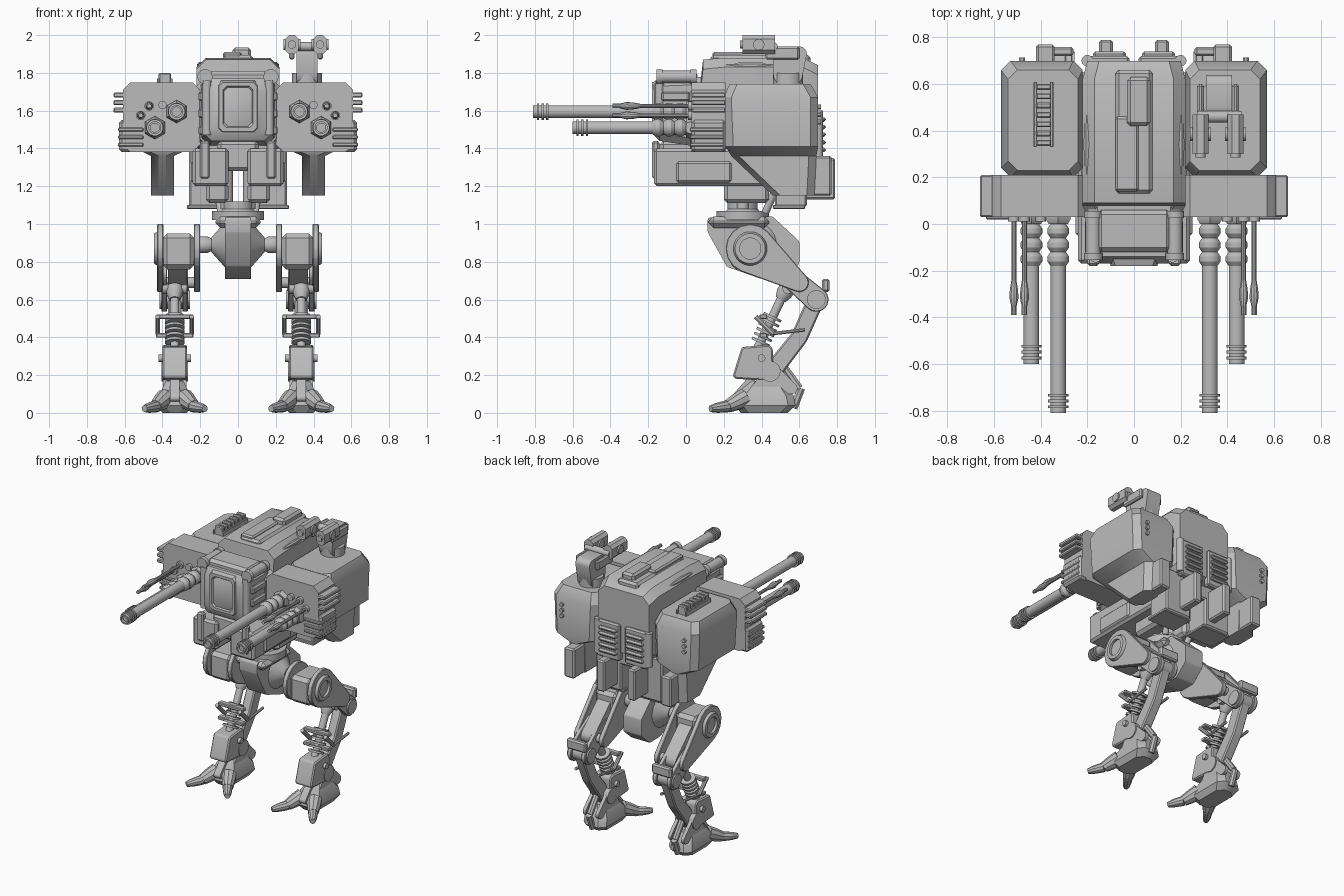
import bpy, bmesh, math
from mathutils import Vector

cube = bpy.data.objects.get("Cube")
if cube:
    bpy.data.objects.remove(cube, do_unlink=True)

steel = bpy.data.materials.new("steel grey")
steel.use_nodes = True
steel.diffuse_color = (0.5, 0.5, 0.5, 1)
steel.node_tree.nodes["Principled BSDF"].inputs["Base Color"].default_value = steel.diffuse_color


# Bevel, shade and link a part, mirrored across x when wanted
def finish(name, bm, mirror, bevel=0):
    bmesh.ops.recalc_face_normals(bm, faces=bm.faces)
    if bevel:
        bmesh.ops.bevel(bm, geom=list(bm.edges), offset=bevel, segments=1, affect='EDGES')
    for face in bm.faces:
        face.smooth = True
    for edge in bm.edges:
        edge.smooth = edge.calc_face_angle(0) < math.radians(32)
    mesh = bpy.data.meshes.new(name)
    bm.to_mesh(mesh)
    bm.free()
    mesh.materials.append(steel)
    part = bpy.data.objects.new(name, mesh)
    bpy.context.collection.objects.link(part)
    if mirror:
        part.modifiers.new("Mirror", 'MIRROR')


# Join rings of points into a closed surface
def skin(name, rings, mirror, bevel=0):
    bm = bmesh.new()
    loops = [[bm.verts.new(point) for point in ring] for ring in rings]
    for low, high in zip(loops, loops[1:]):
        for i in range(len(low)):
            bm.faces.new((low[i - 1], low[i], high[i], high[i - 1]))
    bm.faces.new(loops[0])
    bm.faces.new(loops[-1])
    finish(name, bm, mirror, bevel)


def box(name, x, y, z, bevel=.01, mirror=True):
    rings = [[(x[0], y[0], h), (x[1], y[0], h), (x[1], y[1], h), (x[0], y[1], h)] for h in z]
    skin(name, rings, mirror, bevel)


# Chamfered rectangles joined along y or z
def loft(name, axis, sections, cut=.02, mirror=True):
    rings = []
    for along, (a, b), (c, d) in sections:
        shape = [(a + cut, c), (b - cut, c), (b, c + cut), (b, d - cut),
                 (b - cut, d), (a + cut, d), (a, d - cut), (a, c + cut)]
        rings.append([(u, along, v) if axis == 'Y' else (u, v, along) for u, v in shape])
    skin(name, rings, mirror)


def span(value):
    return value if isinstance(value, tuple) else (value, value)


# Round part with evenly spaced radii between two ends, optionally bored at the far end
def turned(name, x, y, z, radii, sides=16, mirror=True, bore=False):
    start, end = (Vector(p) for p in zip(span(x), span(y), span(z)))
    turn = (end - start).to_track_quat('Z', 'Y')
    steps = [(i / (len(radii) - 1), r) for i, r in enumerate(radii)]
    if bore:
        steps += [(1, radii[-1] * .7), (.5, radii[-1] * .7)]
    angles = [math.tau * (i + .5) / sides for i in range(sides)]
    rings = [[start.lerp(end, f) + turn @ Vector((r * math.cos(a), r * math.sin(a), 0)) for a in angles]
             for f, r in steps]
    skin(name, rings, mirror)


def rod(name, x, y, z, radius, sides=16, mirror=True):
    turned(name, x, y, z, (radius, radius), sides, mirror)


# Flat plate stretched around circles given as (y, z, radius)
def plate(name, x, circles, bevel=0, mirror=True):
    bm = bmesh.new()
    for side in x:
        for y, z, r in circles:
            for angle in (math.tau * i / 16 for i in range(16)):
                bm.verts.new((side, y + r * math.cos(angle), z + r * math.sin(angle)))
    bmesh.ops.convex_hull(bm, input=list(bm.verts))
    bmesh.ops.delete(bm, geom=[v for v in bm.verts if not v.link_faces], context='VERTS')
    bmesh.ops.dissolve_limit(bm, angle_limit=.02, verts=list(bm.verts), edges=list(bm.edges))
    finish(name, bm, mirror, bevel)


# Central hull and roof spine
wide = (-.22, .22)
loft("hull", 'Y', [(.02, (-.2, .2), (1.4, 1.74)), (.08, wide, (1.4, 1.78)), (.09, wide, (1.38, 1.87)),
                   (.2, wide, (1.36, 1.88)), (.62, wide, (1.36, 1.88)), (.7, (-.2, .2), (1.4, 1.84))],
     cut=.05, mirror=False)
box("roof_spine", x=(-.08, .08), y=(.13, .66), z=(1.8, 1.895), bevel=.015, mirror=False)
box("roof_hatch", x=(-.03, .07), y=(.42, .63), z=(1.88, 1.935), bevel=.015, mirror=False)
box("roof_ridge", x=(-.08, .02), y=(.14, .46), z=(1.88, 1.91), mirror=False)
turned("roof_strake", x=.2, y=(.18, .5), z=1.84, radii=(.004, .014, .018, .014, .004), sides=8)

# Cockpit with recessed window
loft("cockpit", 'Y', [(.12, (-.2, .2), (1.4, 1.78)), (-.14, (-.18, .18), (1.44, 1.77)),
                      (-.17, (-.14, .14), (1.47, 1.74))], cut=.04, mirror=False)
frame = [(-.15, .11), (-.18, .1), (-.18, .08), (-.165, .07)]
loft("window_frame", 'Y', [(y, (-w, w), (1.59 - w, 1.65 + w)) for y, w in frame], mirror=False)
box("cockpit_roof", x=(-.16, .16), y=(-.12, .06), z=(1.74, 1.81), bevel=.02, mirror=False)
rod("roof_tube", x=.175, y=(-.15, .05), z=1.78, radius=.033)
rod("cockpit_pillar", x=.165, y=-.14, z=(1.47, 1.76), radius=.025)
for y in (-.14, .04):
    rod("roof_tube_cap", x=.175, y=(y - .015, y + .015), z=1.78, radius=.04)
for i in range(3):
    box("cockpit_hinge", x=(.18, .21), y=(-.13, .02), z=(1.47 + i * .09, 1.52 + i * .09))
box("chin_plate", x=(-.11, .11), y=(-.14, .1), z=(1.28, 1.44), bevel=.02, mirror=False)

# Lower torso, rear machinery and back grille
box("cheek_block", x=(.05, .24), y=(-.17, .5), z=(1.2, 1.4), bevel=.015)
box("cheek_panel", x=(.23, .25), y=(-.05, .24), z=(1.22, 1.33))
box("cheek_bracket", x=(.15, .2), y=(-.18, -.14), z=(1.24, 1.44))
box("belly_core", x=(-.1, .1), y=(.1, .64), z=(1.28, 1.44), mirror=False)
box("belly_support", x=(.05, .17), y=(.2, .44), z=(1.11, 1.22), bevel=.02)
box("rear_tank", x=(.06, .26), y=(.47, .64), z=(1.09, 1.4))
box("tank_flange", x=(.05, .27), y=(.46, .63), z=(1.08, 1.1), bevel=.004)
box("rear_column", x=(.09, .15), y=(.6, .79), z=(1.13, 1.35))
box("rear_side_box", x=(.34, .42), y=(.64, .77), z=(1.15, 1.36))
box("back_frame", x=(.02, .2), y=(.67, .72), z=(1.34, 1.6))
for i in range(5):
    z = 1.38 + i * .04
    box("back_slat", x=(.035, .175), y=(.7, .74), z=(z, z + .025))
rod("back_pipe", x=.2, y=.7, z=(1.36, 1.6), radius=.025)

# Shoulder pods
loft("shoulder_pod", 'Z', [(1.15, (.34, .46), (.46, .68)), (1.36, (.34, .46), (.24, .69)), (1.41, (.23, .56), (.21, .7)),
                           (1.67, (.22, .57), (.2, .7)), (1.74, (.24, .54), (.23, .66))], cut=.04)
for i in range(3):
    rod("pod_light", x=.48, y=(.69, .715), z=1.54 + i * .04, radius=.014, sides=8)

# Gun mounts with cooling fins
loft("gun_mount", 'Y', [(y, (.2, .61), (1.38, 1.75)) for y in (.03, .21)], cut=.04)
box("mount_side", x=(.5, .63), y=(.03, .21), z=(1.38, 1.55), bevel=.015)
for i in range(3):
    z = 1.59 + i * .04
    box("mount_fin", x=(.59, .66), y=(.03, .21), z=(z, z + .026), bevel=.006)
    box("lower_fin", x=(.5, .635), y=(.02, .2), z=(z - .18, z - .16), bevel=.005)


# Barrel with base bulges, muzzle rings and a bored tip
def barrel(name, x, z, tip, r=.034):
    rod(name, x, (.06, tip + .06), z, r)
    turned(name + "_socket", x, (.04, 0), z, (r * 1.8, r * 1.8, r * 1.4), sides=6)
    for i in range(3):
        back = -i * .06
        turned(name + "_bulge", x, (back, back - .06), z, (r, r * 1.4, r * 1.4, r))
        ring = tip + .02 + i * .025
        rod(name + "_ring", x, (ring, ring + .012), z, r * 1.3)
    turned(name + "_muzzle", x, (tip + .07, tip), z, (r, r), bore=True)


barrel("long_barrel", x=.325, z=1.595, tip=-.81)
barrel("short_barrel", x=.44, z=1.51, tip=-.6)
for x, z in ((.47, 1.625), (.515, 1.575)):
    rod("thin_barrel", x, y=(.05, -.24), z=z, radius=.011, sides=10)
    turned("thin_muzzle", x, y=(-.24, -.39), z=z, radii=(.011, .018, .021, .012, .012), sides=10)
    rod("thin_socket", x, y=(.04, .01), z=z, radius=.025)
rod("mount_sensor", x=.4, y=(.04, .01), z=1.63, radius=.022)

# Roof launcher on one shoulder
rod("launcher_base", x=.365, y=.54, z=(1.73, 1.8), radius=.08, sides=24, mirror=False)
plate("launcher_post", x=(.31, .42), circles=[(.54, 1.8, .08), (.6, 1.9, .04), (.5, 1.9, .04)], mirror=False)
rod("launcher_axle", x=(.27, .46), y=.46, z=1.94, radius=.025, mirror=False)
for x in (.285, .435):
    box("launcher_arm", x=(x - .015, x + .015), y=(.42, .6), z=(1.87, 1.94), mirror=False)
    loft("launcher_pod", 'Y', [(y, (x - .035, x + .035), (1.9, 2)) for y in (.3, .47)], mirror=False)
    rod("launcher_lens", x, y=(.31, .285), z=1.95, radius=.022, mirror=False)
    rod("launcher_disc", x=(x - .045, x + .045), y=.385, z=1.95, radius=.03, mirror=False)

# Roof rack on the other shoulder
for x in (-.43, -.36):
    box("rack_rail", x=(x, x + .014), y=(.33, .61), z=(1.73, 1.77), bevel=.003, mirror=False)
for i in range(7):
    y = .335 + i * .04
    box("rack_cell", x=(-.42, -.355), y=(y, y + .026), z=(1.73, 1.8), bevel=.006, mirror=False)

# Waist and pelvis
rod("waist_plate", x=0, y=.3, z=(1.02, 1.07), radius=.14, sides=24, mirror=False)
turned("waist_ring", x=0, y=.3, z=(1, 1.12), radii=(.11, .11, .08, .08), sides=24, mirror=False)
rod("waist_post", x=.06, y=.3, z=(1.08, 1.32), radius=.034)
rod("waist_piston", x=(.09, .12), y=(.42, .5), z=(1.06, 1.24), radius=.02)
plate("pelvis", x=(-.07, .07), mirror=False, circles=[
    (.13, 1.02, .015), (.13, .96, .015), (.23, .79, .02), (.4, .73, .02), (.5, .73, .02), (.58, .8, .02),
    (.58, .9, .02), (.45, 1.02, .02)])
box("pelvis_collar", x=(-.12, .12), y=(.12, .44), z=(.98, 1.04), bevel=.025, mirror=False)
turned("hip_socket", x=(0, .14), y=.36, z=.89, radii=(.13, .13, .12, .08, .04), sides=20)
turned("hip_ball", x=(.13, .23), y=.36, z=.89, radii=(.03, .045, .045, .03))

# Thighs: two side plates around a motor block
leg = .335
hip, shank, knee = (.34, .87, .13), (.6, .69, .05), (.69, .6, .065)
for x in (.2, .395):
    plate("thigh_plate", x=(x, x + .033), circles=[hip, shank], bevel=.004)
for x in (.265, .375):
    plate("knee_plate", x=(x, x + .03), circles=[(.52, .74, .05), shank, knee], bevel=.004)
box("thigh_motor", x=(.23, .4), y=(.24, .46), z=(.76, .95), bevel=.025)
plate("thigh_beam", x=(.27, .37), circles=[(.42, .82, .08), shank])
rod("shank_pin", x=(.21, .42), y=.6, z=.69, radius=.03)
turned("hip_cap", x=(.41, .445), y=.34, z=.87, radii=(.09, .09, .08), sides=24, bore=True)
rod("knee_axle", x=(.255, .415), y=.69, z=.6, radius=.05)
box("knee_fin", x=(.26, .41), y=(.72, .76), z=(.64, .71))

# Lower legs: rear strut, shock absorber and shin armour
plate("shin_strut", x=(.3, .37), circles=[(.68, .58, .045), (.6, .4, .045)], bevel=.008)
plate("shin_lower_strut", x=(.3, .37), circles=[(.6, .4, .045), (.45, .21, .05)], bevel=.008)
shock_top, shock_foot = Vector((leg, .54, .68)), Vector((leg, .35, .28))
rod("shock_rod", *zip(shock_top, shock_foot), radius=.024)
turned("shock_head", x=leg, y=(.56, .5), z=(.7, .6), radii=(.03, .045, .045, .03), sides=12)
rod("shock_pin", x=(.27, .4), y=.54, z=.66, radius=.03)
lean = (shock_top - shock_foot).normalized() * .007
for i in range(6):
    spot = shock_foot.lerp(shock_top, .24 + i * .065)
    rod("spring_coil", *zip(spot - lean, spot + lean), radius=.052)
for z in (.41, .51):
    box("shock_bar", x=(.235, .435), y=(.39, .43), z=(z - .012, z + .012), bevel=.005)
for x in (.245, .425):
    rod("side_piston", x, y=(.37, .46), z=(.51, .42), radius=.014, sides=8)
    rod("link_rod", x, y=(.46, .63), z=(.42, .44), radius=.01, sides=8)
plate("shin_armour", x=(.27, .4), bevel=.008, circles=[(.27, .2, .02), (.31, .33, .02), (.43, .33, .03), (.43, .2, .03)])
rod("ankle_axle", x=(.265, .405), y=.445, z=.22, radius=.055, sides=20)
rod("ankle_hose", x=(.25, .42), y=.4, z=.29, radius=.02)

# Feet with two splayed toes and a heel spur
loft("foot", 'Z', [(0, (.27, .4), (.29, .54)), (.04, (.245, .425), (.26, .58)), (.09, (.25, .42), (.27, .57)),
                   (.17, (.29, .38), (.33, .52))], cut=.04)
plate("foot_ridge", x=(.31, .36), circles=[(.26, .08, .02), (.34, .17, .02), (.4, .1, .02)])
for side in (-1, 1):
    near, bend, far = (leg + side * reach for reach in (.05, .1, .16))
    turned("toe", x=(near, bend), y=(.31, .22), z=(.08, .035), radii=(.05, .045, .035), sides=10)
    turned("toe_tip", x=(bend, far), y=(.22, .13), z=(.035, .022), radii=(.032, .03, .026, .018), sides=10)
    plate("ankle_fork", x=(near - .012, near + .012), circles=[(.38, .13, .03), (.45, .24, .03), (.56, .13, .03)])
rod("heel_spur", x=leg, y=(.52, .6), z=(.24, .13), radius=.022, sides=8)
rod("heel_spur_tip", x=leg, y=(.61, .57), z=(.13, .025), radius=.022, sides=8)
